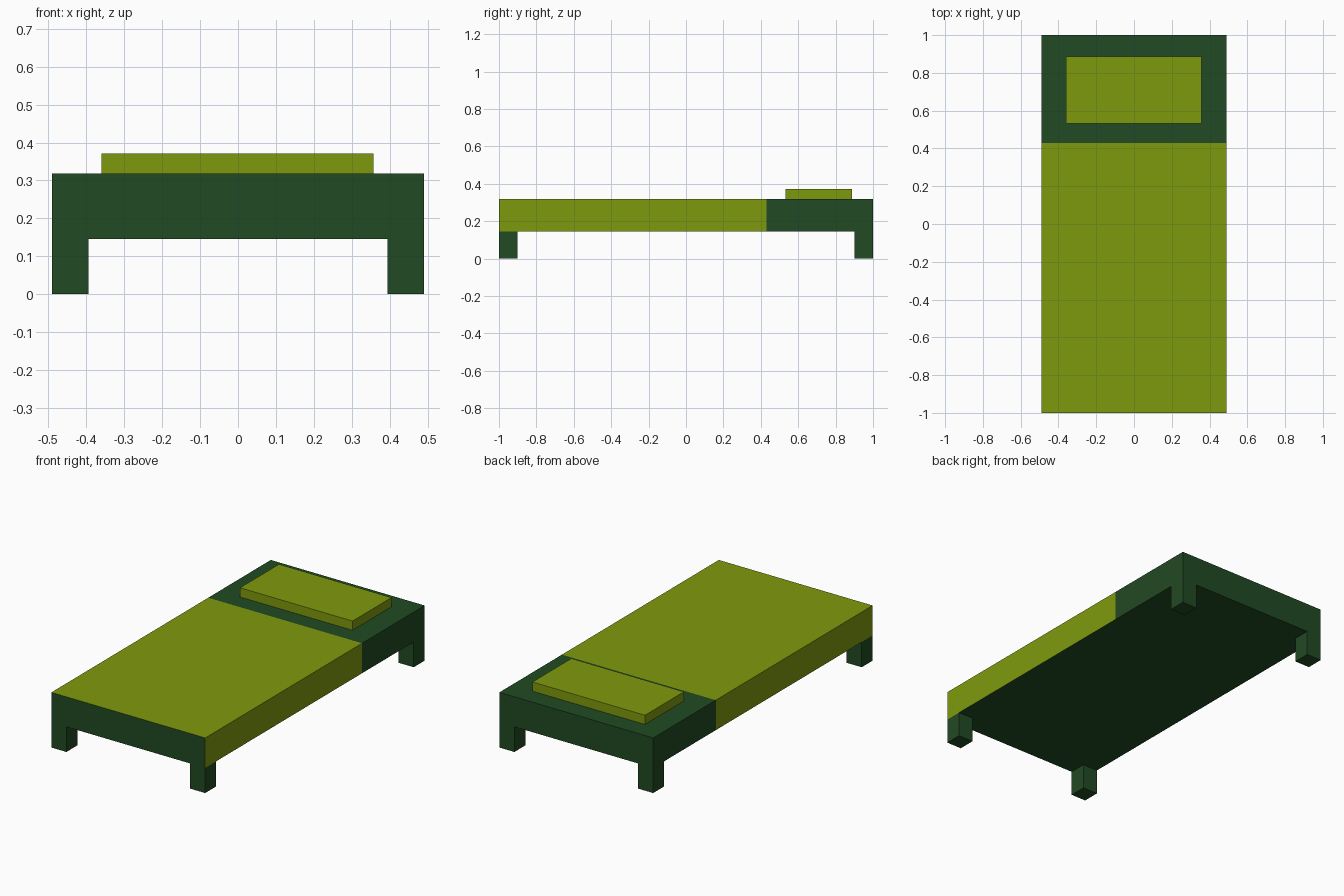
import bpy, bmesh

if "Cube" in bpy.data.objects:
    bpy.data.objects.remove(bpy.data.objects["Cube"])

HALF_W, HALF_L = 0.491, 1.0
LEG, LEG_H, TOP = 0.096, 0.145, 0.318
BLANKET_END = 0.43


def material(name, rgb):
    m = bpy.data.materials.new(name)
    m.diffuse_color = (*rgb, 1)
    m.use_nodes = True
    m.node_tree.nodes["Principled BSDF"].inputs["Base Color"].default_value = m.diffuse_color
    return m


green = material("dark green", (0.0152, 0.068, 0.0168))
olive = material("olive", (0.212, 0.320, 0.004))


def box(name, lo, hi, mats, edit=None):
    """Box between two corners, with an optional bmesh edit."""
    bm = bmesh.new()
    bmesh.ops.create_cube(bm, size=1)
    for v in bm.verts:
        v.co = [a + (b - a) * (c + 0.5) for a, b, c in zip(lo, hi, v.co)]
    if edit:
        edit(bm)
    mesh = bpy.data.meshes.new(name)
    bm.to_mesh(mesh)
    bm.free()
    for m in mats:
        mesh.materials.append(m)
    obj = bpy.data.objects.new(name, mesh)
    bpy.context.collection.objects.link(obj)
    return obj


def paint_blanket(bm):
    """Cut across the mattress; the blanket covers its top and long sides."""
    bmesh.ops.bisect_plane(bm, geom=bm.verts[:] + bm.edges[:] + bm.faces[:],
                           plane_co=(0, BLANKET_END, 0), plane_no=(0, 1, 0))
    bm.normal_update()
    for f in bm.faces:
        covered = f.normal.z > 0.5 or abs(f.normal.x) > 0.5
        if covered and f.calc_center_median().y < BLANKET_END:
            f.material_index = 1


# Mattress base with blanket
box("mattress", (-HALF_W, -HALF_L, LEG_H), (HALF_W, HALF_L, TOP),
    [green, olive], paint_blanket)

# Pillow
box("pillow", (-0.36, 0.533, TOP), (0.358, 0.888, 0.371), [olive])

# Four corner legs
for sy, end in ((-1, "front"), (1, "back")):
    for sx, side in ((-1, "left"), (1, "right")):
        xs = sorted((sx * HALF_W, sx * (HALF_W - LEG)))
        ys = sorted((sy * HALF_L, sy * (HALF_L - 0.1)))
        box(f"{end}_{side}_leg", (xs[0], ys[0], 0), (xs[1], ys[1], LEG_H), [green])
